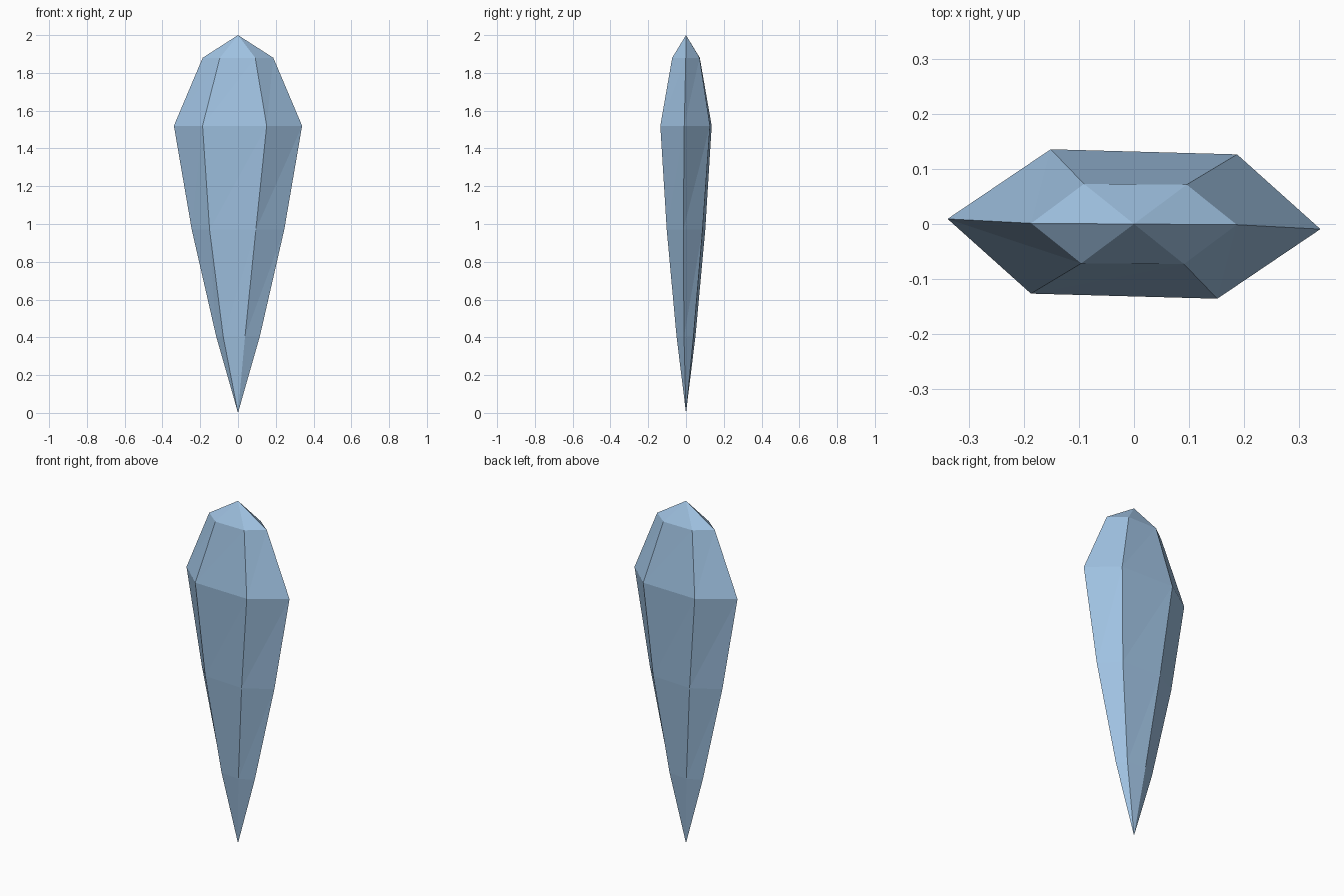
import bpy, bmesh, math

if "Cube" in bpy.data.objects:
    bpy.data.objects.remove(bpy.data.objects["Cube"])

# (height, half width) of each six-sided ring; flattened and gently twisted
RINGS = [(0.405, 0.118), (0.97, 0.247), (1.52, 0.34), (1.88, 0.187)]
DEPTH = 0.447          # depth to width ratio
TWIST = 7.3            # degrees per unit of height below the top point
SIDES = 6

bm = bmesh.new()


def ring(z, radius):
    turn = math.radians(-TWIST * (2.0 - z))
    angles = [turn + math.tau * i / SIDES for i in range(SIDES)]
    return [bm.verts.new((radius * math.cos(a), DEPTH * radius * math.sin(a), z)) for a in angles]


rings = [ring(z, r) for z, r in RINGS]
bottom = bm.verts.new((0, 0, 0))
top = bm.verts.new((0, 0, 2))

# Points at both ends, triangulated facets between the rings
for i in range(SIDES):
    j = (i + 1) % SIDES
    bm.faces.new((bottom, rings[0][j], rings[0][i]))
    bm.faces.new((rings[-1][i], rings[-1][j], top))
    for low, high in zip(rings, rings[1:]):
        bm.faces.new((low[i], low[j], high[j]))
        bm.faces.new((low[i], high[j], high[i]))

mesh = bpy.data.meshes.new("crystal_shard")
bm.to_mesh(mesh)
bm.free()

# Single pale blue colour
mat = bpy.data.materials.new("pale_blue")
mat.diffuse_color = (0.35, 0.54, 0.76, 1)
mat.use_nodes = True
mat.node_tree.nodes["Principled BSDF"].inputs["Base Color"].default_value = mat.diffuse_color
mesh.materials.append(mat)
shard = bpy.data.objects.new("crystal_shard", mesh)
bpy.context.collection.objects.link(shard)
